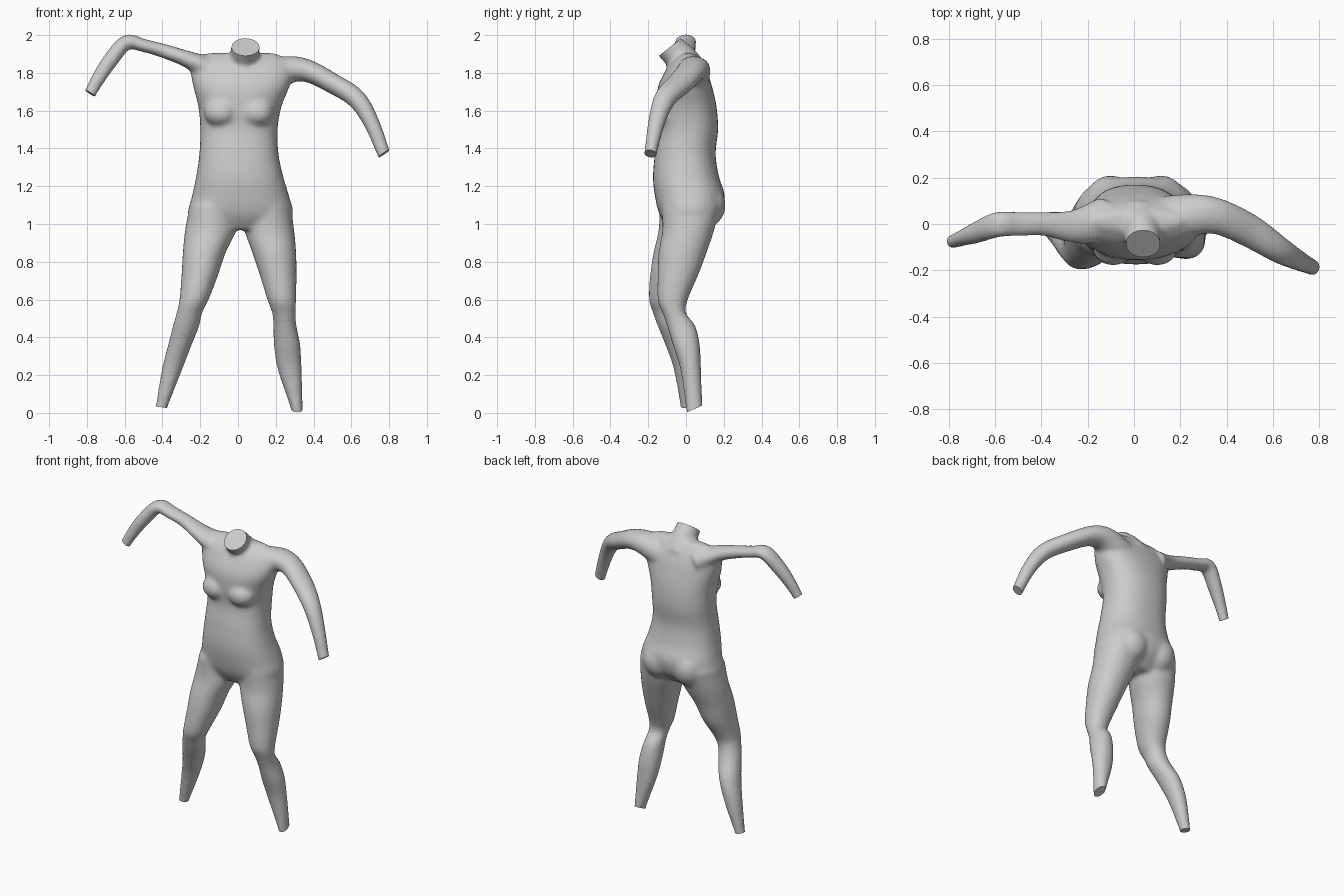
import bpy, bmesh, math
from mathutils import Vector, Matrix

if "Cube" in bpy.data.objects:
    bpy.data.objects.remove(bpy.data.objects["Cube"])

N = 32
bm = bmesh.new()


def dense(rows, steps=5):
    """Catmull-Rom interpolation of section rows."""
    out = []
    for i in range(len(rows) - 1):
        a, b, c, d = rows[max(i - 1, 0)], rows[i], rows[i + 1], rows[min(i + 2, len(rows) - 1)]
        for s in range(steps):
            t = s / steps
            out.append([0.5 * (2 * q + (r - p) * t + (2 * p - 5 * q + 4 * r - w) * t * t
                               + (3 * q - p - 3 * r + w) * t ** 3) for p, q, r, w in zip(a, b, c, d)])
    return out + [list(rows[-1])]


def skin(rings):
    """Closed loft through rings of points."""
    loops = [[bm.verts.new(p) for p in ring] for ring in rings]
    for a, b in zip(loops, loops[1:]):
        for i in range(N):
            j = (i + 1) % N
            bm.faces.new((a[i], a[j], b[j], b[i]))
    bm.faces.new(loops[0][::-1])
    bm.faces.new(loops[-1])


def stack(rows, power=2.0):
    """Horizontal sections: z, left, right, front, back."""
    rings = []
    for z, l, r, f, b in dense(rows):
        ring = []
        for i in range(N):
            a = math.tau * i / N
            c, s = math.cos(a), math.sin(a)
            e = 2 / power
            ring.append(((l + r) / 2 + (r - l) / 2 * math.copysign(abs(c) ** e, c),
                         (f + b) / 2 + (b - f) / 2 * math.copysign(abs(s) ** e, s), z))
        rings.append(ring)
    skin(rings)


def tube(rows):
    """Sections across a path: x, y, z, depth radius, height radius."""
    rows = dense(rows)
    pts = [Vector(r[:3]) for r in rows]
    rings = []
    for k, r in enumerate(rows):
        t = (pts[min(k + 1, len(pts) - 1)] - pts[max(k - 1, 0)]).normalized()
        u = Vector((0, 1, 0))
        u = (u - t * u.dot(t)).normalized()
        v = t.cross(u)
        rings.append([pts[k] + u * r[3] * math.cos(math.tau * i / N)
                      + v * r[4] * math.sin(math.tau * i / N) for i in range(N)])
    skin(rings)


def ball(c, r):
    m = Matrix.Translation(c) @ Matrix.Diagonal((*r, 1))
    bmesh.ops.create_uvsphere(bm, u_segments=24, v_segments=16, radius=1, matrix=m)


# torso
stack([(1.905, -.17, .20, -.02, .05), (1.86, -.24, .27, -.075, .085), (1.80, -.25, .29, -.115, .115),
       (1.72, -.235, .27, -.15, .14), (1.62, -.21, .23, -.155, .162), (1.50, -.20, .21, -.145, .17),
       (1.37, -.205, .215, -.165, .157), (1.25, -.222, .24, -.175, .175), (1.15, -.243, .27, -.165, .205),
       (1.05, -.262, .288, -.14, .18), (.97, -.18, .20, -.09, .10)], 2.3)
# bust and seat
for x in (-.09, .10):
    ball((x, -.10, 1.59), (.09, .08, .075))
for x in (-.10, .115):
    ball((x, .10, 1.10), (.11, .11, .12))

# legs
stack([(1.10, .03, .28, -.13, .18), (.97, .035, .297, -.125, .15), (.85, .075, .308, -.145, .11),
       (.73, .115, .31, -.15, .065), (.60, .155, .308, -.15, .01), (.53, .18, .305, -.125, .0),
       (.46, .187, .31, -.10, .05), (.36, .19, .33, -.07, .073), (.23, .21, .337, -.03, .08),
       (.02, .28, .343, .0, .087), (-.04, .285, .345, .0, .087)], 2.1)
stack([(1.10, -.255, -.02, -.14, .18), (.97, -.28, -.01, -.145, .14), (.85, -.292, -.065, -.172, .09),
       (.73, -.299, -.105, -.19, .05), (.60, -.31, -.155, -.196, -.02), (.53, -.325, -.19, -.175, -.025),
       (.46, -.345, -.205, -.15, .0), (.36, -.37, -.245, -.11, .045), (.23, -.403, -.295, -.065, .055),
       (.03, -.437, -.373, -.03, .037), (-.03, -.45, -.39, -.03, .035)], 2.1)

# arms
tube([(-.12, .02, 1.80, .10, .08), (-.25, -.01, 1.865, .075, .047), (-.39, .0, 1.915, .052, .038),
      (-.50, .0, 1.945, .054, .035), (-.59, -.003, 1.962, .056, .04), (-.675, -.035, 1.867, .048, .042),
      (-.74, -.06, 1.77, .036, .038), (-.782, -.076, 1.692, .03, .033), (-.80, -.083, 1.655, .03, .033)])
tube([(.12, .02, 1.76, .10, .10), (.26, .04, 1.815, .09, .075), (.37, .03, 1.81, .078, .06),
      (.50, -.03, 1.745, .073, .054), (.625, -.11, 1.665, .06, .052), (.705, -.155, 1.54, .046, .043),
      (.772, -.188, 1.372, .034, .036), (.787, -.195, 1.33, .034, .036)])

# neck
tube([(.02, .02, 1.80, .10, .10), (.032, -.025, 1.875, .085, .08), (.04, -.085, 1.935, .075, .075),
      (.043, -.115, 1.972, .075, .075)])

bmesh.ops.recalc_face_normals(bm, faces=bm.faces)
mesh = bpy.data.meshes.new("body")
bm.to_mesh(mesh)
bm.free()
body = bpy.data.objects.new("body", mesh)
bpy.context.collection.objects.link(body)

# fuse the parts into one smooth skin
rm = body.modifiers.new("fuse", 'REMESH')
rm.mode = 'VOXEL'
rm.voxel_size = .012
sm = body.modifiers.new("soften", 'SMOOTH')
sm.factor = .5
sm.iterations = 10
fused = bpy.data.meshes.new_from_object(body.evaluated_get(bpy.context.evaluated_depsgraph_get()))
body.modifiers.clear()
body.data = fused

# flat cuts at neck, wrists and ankles
bm = bmesh.new()
bm.from_mesh(fused)
for co, no, reach in [((.04, -.087, 1.935), (0, -.62, .78), .14),
                      ((-.782, -.076, 1.692), (-.53, -.15, -.84), .09),
                      ((.772, -.188, 1.372), (.55, -.15, -.8), .09),
                      ((.312, .043, .02), (0, .4, -.9), .12),
                      ((-.405, .003, .03), (-.15, 0, -1), .12)]:
    co = Vector(co)
    faces = [f for f in bm.faces if all((v.co - co).length < reach for v in f.verts)]
    geom = faces + list({e for f in faces for e in f.edges}) + list({v for f in faces for v in f.verts})
    bmesh.ops.bisect_plane(bm, geom=geom, plane_co=co, plane_no=Vector(no).normalized(), clear_outer=True)
    bmesh.ops.holes_fill(bm, edges=[e for e in bm.edges if e.is_boundary], sides=0)
bmesh.ops.recalc_face_normals(bm, faces=bm.faces)
bm.to_mesh(fused)
bm.free()

bpy.context.view_layer.objects.active = body
body.select_set(True)
bpy.ops.object.shade_smooth_by_angle(angle=math.radians(45))
